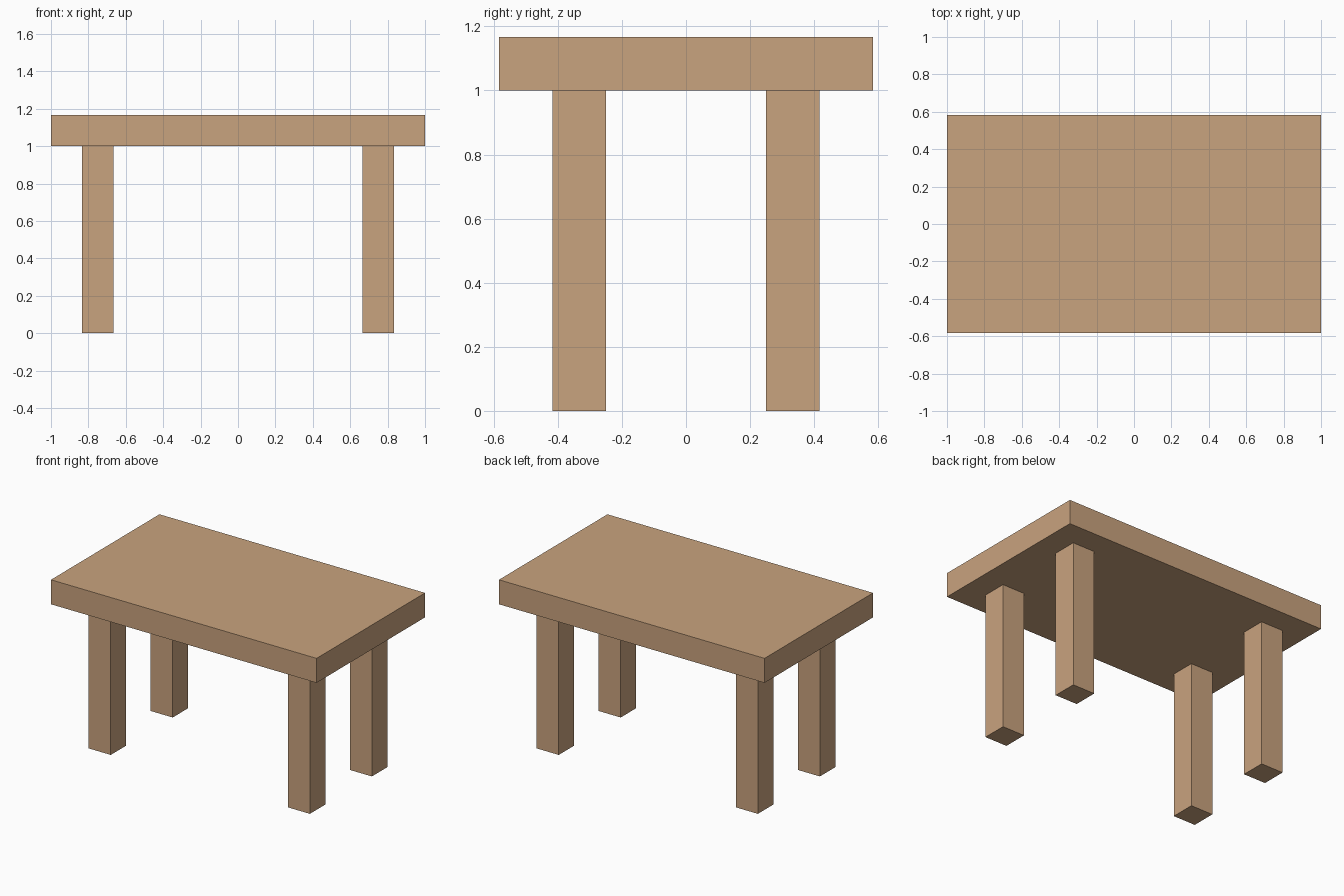
import bpy
import bmesh
from mathutils import Vector

if "Cube" in bpy.data.objects:
    bpy.data.objects.remove(bpy.data.objects["Cube"])

U = 1 / 6  # design unit: plank thickness and leg width

wood = bpy.data.materials.new("light wood")
wood.diffuse_color = (0.584, 0.366, 0.209, 1)
wood.use_nodes = True
wood.node_tree.nodes["Principled BSDF"].inputs["Base Color"].default_value = wood.diffuse_color


def box(name, center, size):
    """Flat-shaded box with the given centre and dimensions."""
    bm = bmesh.new()
    bmesh.ops.create_cube(bm, size=1)
    bmesh.ops.scale(bm, vec=Vector(size), verts=bm.verts)
    mesh = bpy.data.meshes.new(name)
    bm.to_mesh(mesh)
    bm.free()
    mesh.materials.append(wood)
    obj = bpy.data.objects.new(name, mesh)
    obj.location = center
    bpy.context.collection.objects.link(obj)
    return obj


# Table top
box("table_top", (0, 0, 6.5 * U), (12 * U, 7 * U, U))

# Four square legs, inset from the edges
for side, sx in (("left", -1), ("right", 1)):
    for end, sy in (("front", -1), ("back", 1)):
        box(f"{end}_{side}_leg", (sx * 4.5 * U, sy * 2 * U, 3 * U), (U, U, 6 * U))
